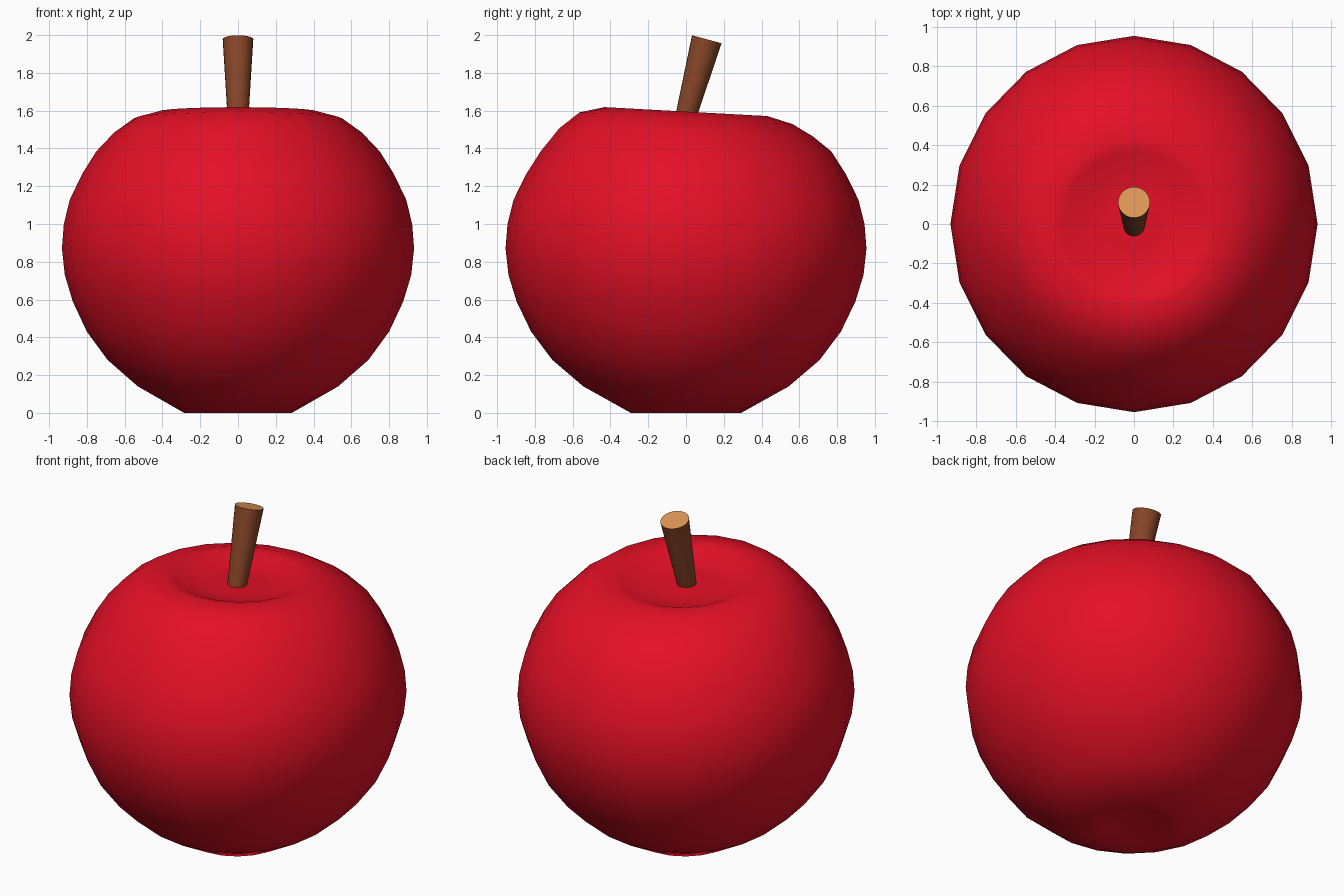
import bpy, bmesh, math
from mathutils import Vector

if "Cube" in bpy.data.objects:
    bpy.data.objects.remove(bpy.data.objects["Cube"])


def material(name, rgb):
    m = bpy.data.materials.new(name)
    m.diffuse_color = (*rgb, 1.0)
    m.use_nodes = True
    m.node_tree.nodes["Principled BSDF"].inputs["Base Color"].default_value = m.diffuse_color
    return m


def make_object(name, bm, mats):
    bmesh.ops.recalc_face_normals(bm, faces=bm.faces)
    mesh = bpy.data.meshes.new(name)
    bm.to_mesh(mesh)
    bm.free()
    ob = bpy.data.objects.new(name, mesh)
    bpy.context.collection.objects.link(ob)
    for m in mats:
        mesh.materials.append(m)
    bpy.context.view_layer.objects.active = ob
    ob.select_set(True)
    bpy.ops.object.shade_smooth_by_angle(angle=math.radians(50))
    ob.select_set(False)
    return ob


red = material("apple red", (0.77, 0.005, 0.019))
brown = material("bark brown", (0.25, 0.062, 0.021))
tan = material("cut wood tan", (0.74, 0.31, 0.095))

# Apple body: lathed profile (radius, height), 20 sides, dimpled at both ends
profile = [(0, 0.04), (0.17, 0.03), (0.285, 0.0), (0.53, 0.14), (0.69, 0.28),
           (0.80, 0.43), (0.875, 0.59), (0.917, 0.73), (0.932, 0.87),
           (0.922, 1.0), (0.89, 1.13), (0.825, 1.265), (0.75, 1.385),
           (0.655, 1.485), (0.55, 1.56), (0.42, 1.595), (0.36, 1.585),
           (0.26, 1.54), (0.13, 1.543), (0, 1.545)]
SIDES = 20
bm = bmesh.new()
verts = [bm.verts.new((r, 0, z)) for r, z in profile]
edges = [bm.edges.new(pair) for pair in zip(verts, verts[1:])]
bmesh.ops.spin(bm, geom=verts + edges, cent=(0, 0, 0), axis=(0, 0, 1),
               angle=math.tau, steps=SIDES, use_merge=True)
bmesh.ops.remove_doubles(bm, verts=bm.verts, dist=1e-4)
for v in bm.verts:
    v.co.y *= 1.025                      # slightly deeper than wide
    t = min(1.0, max(0.0, (v.co.z - 1.4) / 0.15))
    v.co.z -= 0.055 * v.co.y * t         # crown leans down to the back
make_object("apple_body", bm, [red])

# Stem: tapered, leaning back, with a pale cut end
base, top = Vector((0, -0.025, 1.48)), Vector((0, 0.11, 1.978))
axis = top - base
bm = bmesh.new()
bmesh.ops.create_cone(bm, cap_ends=True, segments=24, radius1=0.05,
                      radius2=0.081, depth=axis.length)
for f in bm.faces:
    f.material_index = 1 if f.normal.z > 0.9 else 0
tilt = -math.atan2(axis.y, axis.z)
for v in bm.verts:
    y, z = v.co.y, v.co.z
    v.co.y = y * math.cos(tilt) - z * math.sin(tilt)
    v.co.z = y * math.sin(tilt) + z * math.cos(tilt)
    v.co += (base + top) / 2
make_object("stem", bm, [brown, tan])
